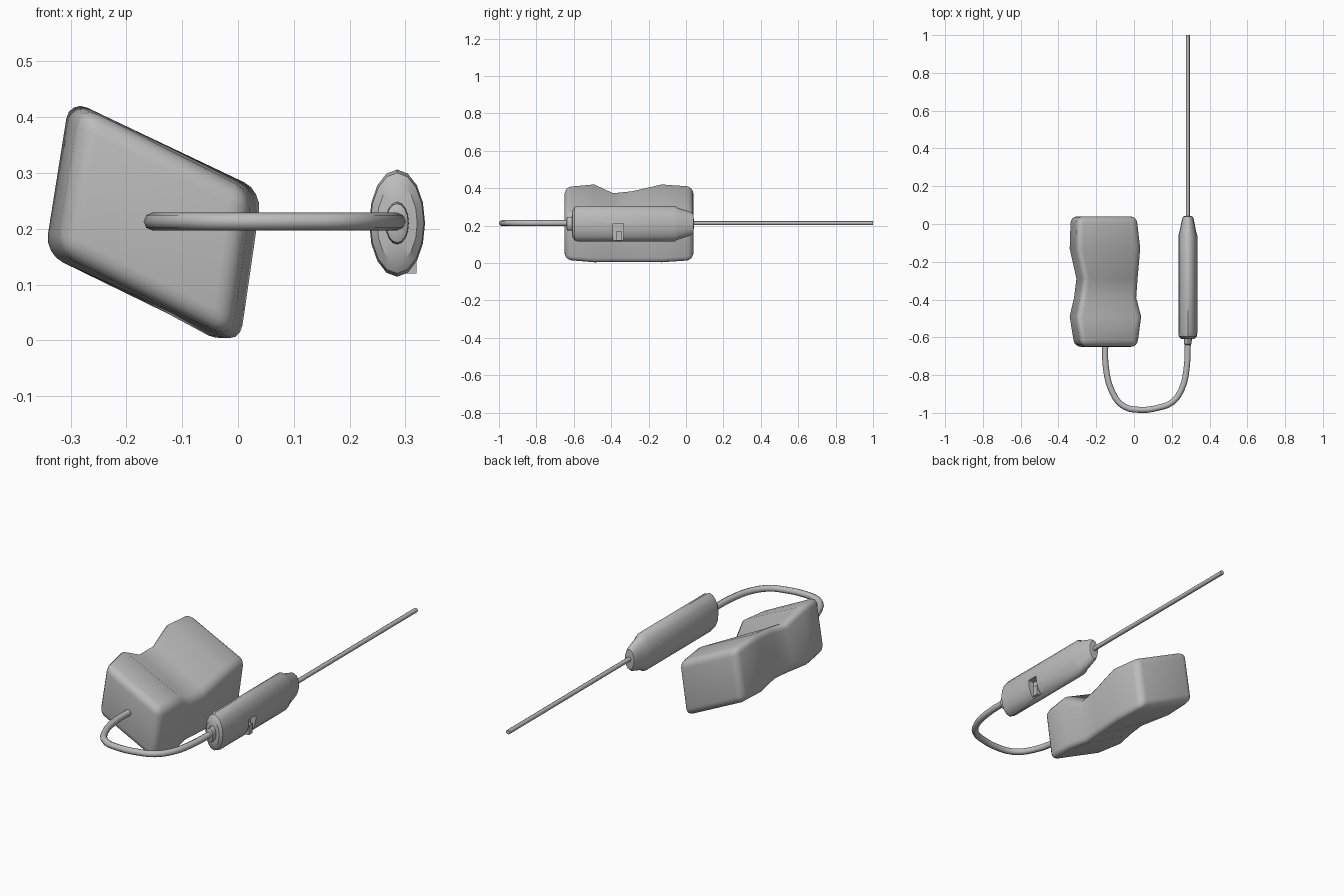
import bpy, bmesh, math

old = bpy.data.objects.get("Cube")
if old:
    bpy.data.objects.remove(old, do_unlink=True)

grey = bpy.data.materials.new("plain_grey")
grey.use_nodes = True
grey.diffuse_color = (0.5, 0.5, 0.5, 1)
grey.node_tree.nodes["Principled BSDF"].inputs["Base Color"].default_value = (0.5, 0.5, 0.5, 1)

AXIS_X, AXIS_Z = 0.285, 0.21


def activate(ob):
    bpy.ops.object.select_all(action='DESELECT')
    ob.select_set(True)
    bpy.context.view_layer.objects.active = ob


def smooth(ob, degrees):
    activate(ob)
    bpy.ops.object.shade_smooth_by_angle(angle=math.radians(degrees))


def loft(name, rings):
    """Skin a list of equal-length point rings and cap both ends."""
    bm = bmesh.new()
    loops = [[bm.verts.new(p) for p in ring] for ring in rings]
    n = len(loops[0])
    for a, b in zip(loops, loops[1:]):
        for i in range(n):
            j = (i + 1) % n
            bm.faces.new((a[i], a[j], b[j], b[i]))
    bm.faces.new(loops[0][::-1])
    bm.faces.new(loops[-1])
    bmesh.ops.recalc_face_normals(bm, faces=bm.faces)
    mesh = bpy.data.meshes.new(name)
    bm.to_mesh(mesh)
    bm.free()
    mesh.materials.append(grey)
    ob = bpy.data.objects.new(name, mesh)
    bpy.context.collection.objects.link(ob)
    return ob


def box(name, centre, size):
    bpy.ops.mesh.primitive_cube_add(size=1, location=centre)
    ob = bpy.context.object
    ob.name = name
    ob.scale = size
    ob.data.materials.append(grey)
    return ob


def tube(name, points, radius, kind):
    curve = bpy.data.curves.new(name, 'CURVE')
    curve.dimensions = '3D'
    curve.bevel_depth = radius
    curve.bevel_resolution = 2
    curve.use_fill_caps = True
    curve.resolution_u = 3
    spline = curve.splines.new(kind)
    if kind == 'BEZIER':
        spline.bezier_points.add(len(points) - 1)
        for bp, (x, y) in zip(spline.bezier_points, points):
            bp.co = (x, y, AXIS_Z + 0.003)
            bp.handle_left_type = bp.handle_right_type = 'AUTO'
    else:
        spline.points.add(len(points) - 1)
        for pt, (x, y) in zip(spline.points, points):
            pt.co = (x, y, AXIS_Z + 0.003, 1)
    curve.materials.append(grey)
    ob = bpy.data.objects.new(name, curve)
    bpy.context.collection.objects.link(ob)
    activate(ob)
    bpy.ops.object.convert(target='MESH')
    smooth(bpy.context.object, 50)


# Waisted block: slanted section, dented on its top and sides.
# Columns: y, inset of the ends, dent of the top, dent of the left side, dent of the right side
stations = [
    (-0.65, 0.015, 0.0, 0.015, 0.01),
    (-0.49, 0.0, 0.0, 0.0, 0.0),
    (-0.39, 0.0, 0.045, 0.022, 0.025),
    (-0.29, 0.0, 0.035, 0.035, 0.018),
    (-0.13, 0.0, 0.0, 0.0, 0.005),
    (0.04, 0.013, 0.0, -0.005, 0.015),
]
rings = []
for y, inset, top, left, right in stations:
    k = 1 - inset * 4
    corners = [(-0.302 + left, 0.432 - top), (0.043 - right, 0.268 - 1.3 * top),
               (0.003 - right, -0.008), (-0.346 + left, 0.155)]
    rings.append([(-0.15 + (x + 0.15) * k, y, 0.21 + (z - 0.21) * k) for x, z in corners])
block = loft("waisted_block", rings)
bevel = block.modifiers.new("rounding", 'BEVEL')
bevel.width = 0.035
bevel.segments = 4
bevel.limit_method = 'ANGLE'
bevel.angle_limit = math.radians(40)
activate(block)
bpy.ops.object.modifier_apply(modifier="rounding")
smooth(block, 45)

# Inline housing: flattened round section with a nose and a collar
profile = [
    (-0.64, 0.014, 0.022), (-0.635, 0.02, 0.035), (-0.61, 0.021, 0.038),
    (-0.608, 0.036, 0.07), (-0.595, 0.048, 0.09), (-0.575, 0.05, 0.096),
    (-0.06, 0.05, 0.096), (-0.045, 0.045, 0.085), (0.025, 0.031, 0.063),
    (0.04, 0.025, 0.05), (0.042, 0.014, 0.02),
]
sides = 16
housing = loft("inline_housing", [
    [(AXIS_X + rx * math.cos(2 * math.pi * i / sides), y,
      AXIS_Z + rz * math.sin(2 * math.pi * i / sides)) for i in range(sides)]
    for y, rx, rz in profile])

# Slot for the slider on the lower outer side
slot = box("slot_cutter", (0.33, -0.362, 0.155), (0.055, 0.055, 0.11))
slot.hide_render = True
cut = housing.modifiers.new("slot", 'BOOLEAN')
cut.operation = 'DIFFERENCE'
cut.object = slot
activate(housing)
bpy.ops.object.modifier_apply(modifier="slot")
bpy.data.objects.remove(slot, do_unlink=True)
smooth(housing, 35)
box("slider", (0.305, -0.358, 0.145), (0.03, 0.028, 0.05))

# Cables
tube("looped_cable", [(-0.152, -0.63), (-0.15, -0.75), (-0.115, -0.89), (-0.055, -0.965),
                      (0.04, -0.984), (0.13, -0.972), (0.2, -0.945), (0.25, -0.88),
                      (0.278, -0.77), (AXIS_X, -0.62)], 0.016, 'BEZIER')
tube("straight_cable", [(AXIS_X, 0.02), (AXIS_X, 1.0)], 0.011, 'POLY')
